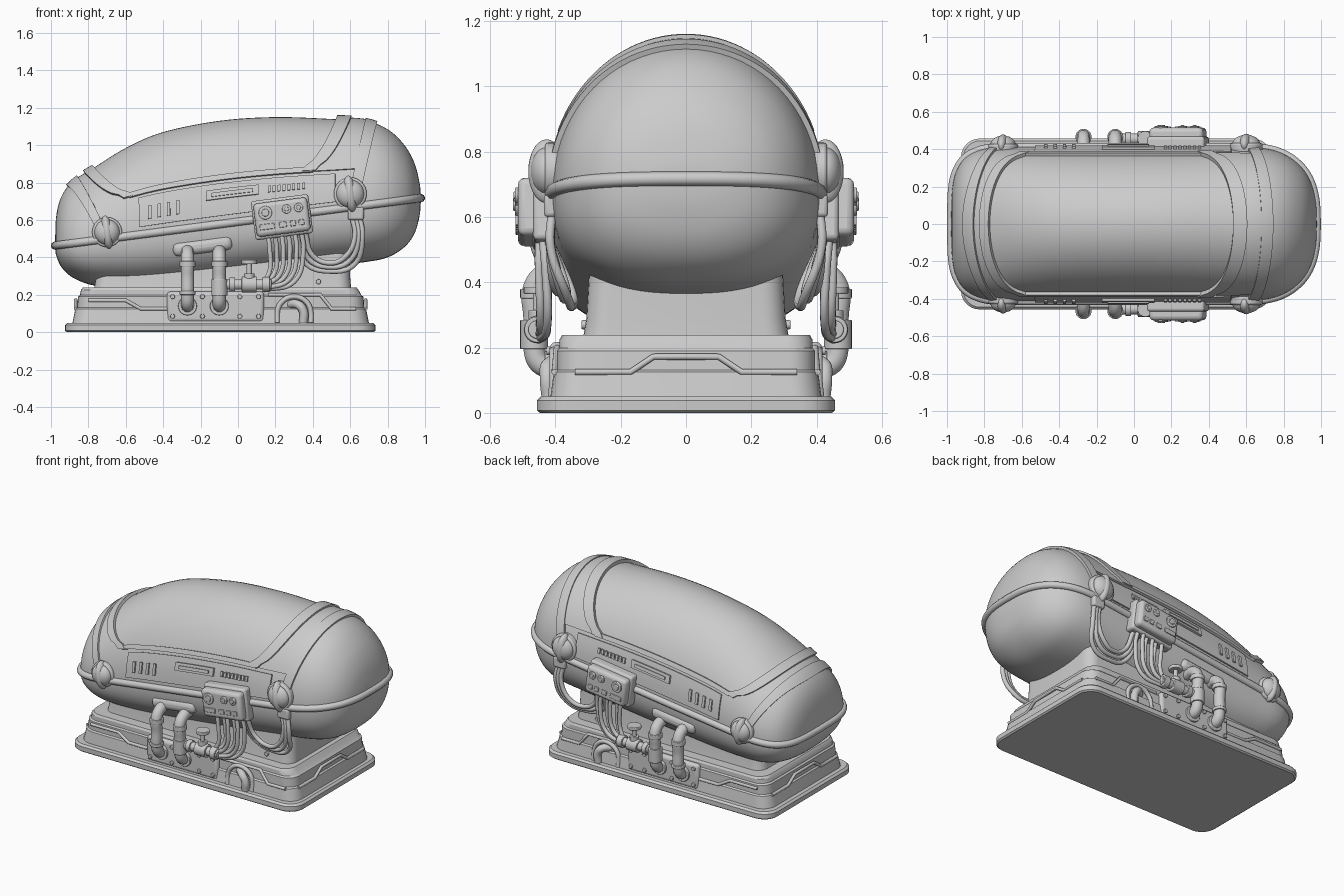
import bpy, bmesh, math
from mathutils import Matrix, Vector as V

if "Cube" in bpy.data.objects:
    bpy.data.objects.remove(bpy.data.objects["Cube"])

PI = math.pi
TILT = Matrix.Rotation(-math.atan(.13), 4, 'Y')
# pod stations: x, top z, bottom z, half width
ST = [(-.978, .465, .455, 0), (-.972, .62, .41, .19), (-.942, .73, .345, .30), (-.88, .81, .29, .37),
      (-.77, .88, .25, .407), (-.6, .985, .24, .412), (-.4, 1.07, .25, .412), (-.1, 1.13, .28, .412),
      (.2, 1.15, .315, .412), (.5, 1.14, .355, .412), (.68, 1.13, .375, .407), (.8, 1.085, .40, .375),
      (.89, 1.0, .455, .31), (.945, .90, .53, .225), (.972, .79, .63, .12), (.978, .722, .714, 0)]
N = len(ST) - 1


def station(t):
    i = min(int(t), N - 1)
    f = t - i
    p = [ST[max(0, min(N, i + k))] for k in (-1, 0, 1, 2)]
    return [.5 * (2 * b + (c - a) * f + (2 * a - 5 * b + 4 * c - d) * f * f + (3 * b - a - 3 * c + d) * f ** 3)
            for a, b, c, d in zip(*p)]


def at_x(x):
    lo, hi = 0, N
    for _ in range(26):
        m = (lo + hi) / 2
        lo, hi = (m, hi) if station(m)[0] < x else (lo, m)
    return station(lo)


def section(s, a):
    x, top, bot, w = s
    seam, c, k = .59 + .13 * x, math.cos(a), math.sin(a)
    e = 1 if k >= 0 else .8
    h = top - seam if k >= 0 else seam - bot
    return V((x, -math.copysign(abs(c) ** e, c) * max(w, 0), seam + h * math.copysign(abs(k) ** e, k)))


def skin(x, a, off=0):
    """Point on the pod surface, pushed outward by off."""
    p = section(at_x(x), a)
    n = (section(at_x(x + .004), a) - section(at_x(x - .004), a)).cross(
        section(at_x(x), a + .01) - section(at_x(x), a - .01)).normalized()
    if n.dot(p - V((p.x * .6, 0, .59 + .13 * p.x))) < 0:
        n = -n
    return p + n * off


def finish(name, bm, bevel=0, mirror=True, angle=35):
    bmesh.ops.remove_doubles(bm, verts=bm.verts, dist=1e-5)
    bmesh.ops.recalc_face_normals(bm, faces=bm.faces)
    me = bpy.data.meshes.new(name)
    bm.to_mesh(me)
    bm.free()
    me.polygons.foreach_set('use_smooth', [True] * len(me.polygons))
    me.set_sharp_from_angle(angle=math.radians(angle))
    ob = bpy.data.objects.new(name, me)
    bpy.context.collection.objects.link(ob)
    if bevel:
        m = ob.modifiers.new('bevel', 'BEVEL')
        m.width, m.segments = bevel, 3
    if mirror:
        ob.modifiers.new('mirror', 'MIRROR').use_axis = (False, True, False)
    return ob


def grid(bm, rows, wrap=False):
    rows = [[bm.verts.new(p) for p in r] for r in rows]
    for r, q in zip(rows, rows[1:]):
        for j in range(len(r) if wrap else len(r) - 1):
            k = (j + 1) % len(r)
            bm.faces.new((r[j], r[k], q[k], q[j]))
    return rows


def patch(name, spans, thick, nu=5, na=6, mirror=True):
    """Raised plates on the pod; each span is (x start, x end, low height, high height or None to go over the top)."""
    bm = bmesh.new()
    for xa, xb, v0, v1 in spans:
        fa, fb = [f if callable(f) else (lambda v, f=f: f) for f in (xa, xb)]
        a0 = math.asin(v0)
        a1 = PI - a0 if v1 is None else math.asin(v1)
        rows = []
        for i in [0] + list(range(na + 1)) + [na]:
            a = a0 + (a1 - a0) * i / na
            v = math.sin(a)
            rows.append([[fa(v) + (fb(v) - fa(v)) * j / nu, a] for j in [0] + list(range(nu + 1)) + [nu]])
        grid(bm, [[skin(x, a, -.006 if i in (0, na + 2) or j in (0, nu + 2) else thick)
                   for j, (x, a) in enumerate(r)] for i, r in enumerate(rows)])
    return finish(name, bm, mirror=mirror)


def box(name, c, size, bevel=.01, rot=Matrix(), mirror=True):
    bm = bmesh.new()
    bmesh.ops.create_cube(bm, size=1, matrix=Matrix.Translation(c) @ rot @ Matrix.Diagonal((*size, 1)))
    return finish(name, bm, bevel, mirror)


def cyls(name, items, axis='Y', bevel=.004, seg=24):
    """Mirrored cylinders: (centre, radius, depth)."""
    rot = {'Y': Matrix.Rotation(PI / 2, 4, 'X'), 'X': Matrix.Rotation(PI / 2, 4, 'Y'), 'Z': Matrix()}[axis]
    bm = bmesh.new()
    for c, r, d in items:
        bmesh.ops.create_cone(bm, cap_ends=True, segments=seg, radius1=r, radius2=r, depth=d,
                              matrix=Matrix.Translation(c) @ rot)
    return finish(name, bm, bevel)


def tube(name, paths, r, mirror=True, smooth=True, closed=False):
    cu = bpy.data.curves.new(name, 'CURVE')
    cu.dimensions, cu.bevel_depth, cu.bevel_resolution = '3D', r, 3
    cu.resolution_u, cu.use_fill_caps = 8, True
    for path in paths:
        for s in ((1, -1) if mirror else (1,)):
            sp = cu.splines.new('BEZIER')
            sp.bezier_points.add(len(path) - 1)
            for b, p in zip(sp.bezier_points, path):
                b.co = (p[0], p[1] * s, p[2])
                b.handle_left_type = b.handle_right_type = 'AUTO' if smooth else 'VECTOR'
            sp.use_cyclic_u = closed
    ob = bpy.data.objects.new(name, cu)
    bpy.context.collection.objects.link(ob)


def loft(name, levels):
    """Stack of rounded rectangles: (x0, x1, half depth, corner radius, z)."""
    bm = bmesh.new()
    rows = []
    for x0, x1, h, r, z in levels:
        corners = ((x1 - r, h - r), (x0 + r, h - r), (x0 + r, r - h), (x1 - r, r - h))
        rows.append([(cx + r * math.cos(q), cy + r * math.sin(q), z) for k, (cx, cy) in enumerate(corners)
                     for q in [(k + i / 6) * PI / 2 for i in range(7)]])
    rings = grid(bm, rows, True)
    bm.faces.new(rings[0])
    bm.faces.new(rings[-1])
    return finish(name, bm, mirror=False, angle=28)


# pod body
bm = bmesh.new()
grid(bm, [[section(station(N * i / 90), 2 * PI * j / 72) for j in range(72)] for i in range(91)], True)
finish('pod_body', bm, mirror=False, angle=60)

# seam rail around the pod
side = [section(station(N * i / 45), 0) for i in range(46)]
tube('seam_rail', [side + [V((p.x, -p.y, p.z)) for p in side[-2:0:-1]]], .022, False, True, True)


# canopy frame, end collars and end rings
def curve_in(v):
    return max(0, (v - .47) / .53) ** .55


def head(d):
    return lambda v: .34 + d + .19 * curve_in(v)


def foot(d):
    return lambda v: -.56 - d - .21 * curve_in(v)


patch('head_collar', [(head(0), head(.075), .43, None)], .022, 4, 40, False)
patch('head_hood', [(head(.07), lambda v: .62 + .1 * v, .43, None)], .010, 6, 40, False)
patch('head_ring', [(lambda v: .58 + .1 * v, lambda v: .64 + .1 * v, .1, None)], .016, 4, 40, False)
patch('foot_collar', [(foot(.05), foot(0), .43, None)], .018, 4, 40, False)
patch('foot_ring', [(lambda v: -.73 - .18 * v, lambda v: -.69 - .165 * v, .1, None)], .012, 4, 40, False)
patch('canopy_sill', [(-.58, .40, .42, .47)], .016, 24, 2)
patch('side_panel', [(-.53, .52, .08, .39)], .010, 24, 4)
patch('vent_slots', [(x, x + .018, .15, .28) for x in (-.48, -.43, -.38, -.33)], .02, 2, 3)
patch('side_handle', [(-.17, .11, .24, .33)], .024, 8, 3)
patch('handle_grip', [(-.14, .08, .265, .3)], .032, 8, 2)
patch('grille_fins', [(.16 + .026 * i, .176 + .026 * i, .25, .31) for i in range(8)], .02, 2, 2)

# hinge bosses with domed caps
for name, x, z, y, r in (('foot_hinge', -.70, .535, -.408, .08), ('head_hinge', .60, .74, -.412, .088)):
    cyls(name + '_base', [((x, y + .005, z), r, .05)], bevel=.01, seg=32)
    bm = bmesh.new()
    for sx, sz, sy in ((.85, .85, .05), (.4, 1.12, .056)):
        bmesh.ops.create_uvsphere(bm, u_segments=24, v_segments=14, radius=1, matrix=Matrix.Translation(
            (x, y - .015, z)) @ TILT @ Matrix.Diagonal((r * sx, sy, r * sz, 1)))
    finish(name + '_cap', bm)
box('head_cable_socket', (.63, -.41, .635), (.085, .05, .07), .012)

# base
loft('base_plate', [(-.915, .725, .447, .09, 0), (-.925, .735, .457, .1, .008), (-.925, .735, .457, .1, .038),
                    (-.912, .722, .445, .09, .05)])
loft('base_skirt', [(-.885, .70, .415, .09, .05), (-.87, .685, .405, .09, .125), (-.86, .675, .395, .08, .132),
                    (-.855, .67, .395, .08, .19), (-.845, .66, .387, .08, .198), (-.84, .645, .387, .08, .225),
                    (-.83, .635, .38, .08, .238)])
loft('pedestal', [(-.77, .605, .315, .07, .23), (-.76, .60, .305, .07, .29), (-.74, .595, .295, .07, .46)])

# stepped trim on the base
for name, x in (('head_end_trim', .682), ('foot_end_trim', -.868)):
    half = [(.34, .125), (.17, .125), (.1, .172), (0, .172)]
    tube(name, [[(x, -y, z) for y, z in half] + [(x, y, z) for y, z in half[-2::-1]]], .010, False, False)
tube('side_trim', [[(-.80, -.395, .17), (-.6, -.395, .17), (-.52, -.402, .125), (-.38, -.402, .125)],
                   [(.16, -.395, .20), (.44, -.395, .20), (.5, -.402, .125), (.63, -.402, .125)]], .010, smooth=False)

# service panel and arched port in the base side
box('service_panel', (-.12, -.395, .135), (.52, .045, .165), .02)
cyls('panel_bolts', [((x, -.42, z), .013, .016) for x in (-.35, -.19, .01, .11) for z in (.085, .19)]
     + [((.43, -.305, .27), .014, .03)], seg=12)
arch = [(.30 + .09 * math.cos(q), -.405, .10 + .09 * math.sin(q)) for q in [PI * i / 8 for i in range(9)]]
tube('arch_rim', [[(.39, -.41, .05)] + arch + [(.21, -.41, .05)]], .014)
tube('arch_elbow', [[(.35, -.42, .05), (.35, -.425, .11), (.325, -.42, .145), (.28, -.38, .15)]], .024)

# coolant pipes
box('pipe_mount', (-.19, -.375, .46), (.32, .09, .075), .03, TILT)
tube('coolant_pipes', [[(x, -.35, .435), (x, -.43, .425), (x, -.465, .385), (x, -.465, .29), (x, -.465, .2),
                        (x, -.45, .155), (x, -.42, .14), (x, -.37, .14)] for x in (-.27, -.10)], .035)
cyls('pipe_collars', [((x, -.465, z), .043, h) for x, z, h in ((-.27, .365, .03), (-.10, .365, .03), (-.10, .24, .09),
                                                            (-.27, .21, .02))], 'Z')
cyls('pipe_flanges', [((x, -.422, .14), .05, .02) for x in (-.27, -.10)])

# valve line with hand wheel
cyls('valve_line', [((.05, -.455, .255), .028, .26), ((-.03, -.455, .255), .038, .03), ((.06, -.455, .255), .042, .08),
                    ((.15, -.455, .255), .04, .04)], 'X')
cyls('valve_stem', [((.06, -.455, .32), .014, .10), ((.06, -.455, .30), .028, .03), ((.06, -.455, .375), .042, .022)], 'Z')

# control box, dials and buttons
C = V((.235, -.468, .615))


def on_box(u, v, d=-.05):
    return C + TILT @ V((u, d, v))


box('control_box_back', C + V((0, .035, 0)), (.31, .07, .21), .015, TILT)
box('control_box', C + V((0, -.012, 0)), (.29, .07, .18), .022, TILT)
cyls('dials', [(on_box(-.085, .035), .036, .012), (on_box(.03, .04), .024, .012), (on_box(.095, .04), .024, .012)])
cyls('dial_knobs', [(on_box(-.085, .035, -.053), .02, .018), (on_box(.03, .04, -.052), .012, .016),
                    (on_box(.095, .04, -.052), .012, .016)], seg=16)
for i, (u, w) in enumerate(((-.085, .08), (.0, .04), (.055, .03), (.1, .03))):
    box(f'button_{i + 1}', on_box(u, -.04, -.047), (w, .014, .03), .004, TILT)

# cable bundles
tube('control_cables', [[(.16 + .036 * i, -.45 + .012 * (i % 2), .53), (.17 + .036 * i, -.45 + .02 * (i % 2), .44),
                         (.17 + .026 * i, -.445 + .02 * (i % 2), .33 - .012 * i), (.14, -.45, .265 - .008 * i)]
                        for i in range(6)], .013)
tube('head_cables', [[(.61 + .02 * i, -.41, .62), (.625 + .02 * i, -.415, .51), (.57 + .025 * i, -.405 + .02 * i, .40 - .02 * i),
                      (.49, -.39 + .02 * i, .37 - .022 * i), (.40 - .02 * i, -.39 + .02 * i, .41 - .02 * i),
                      (.36 - .02 * i, -.42, .53)] for i in range(3)], .014)
